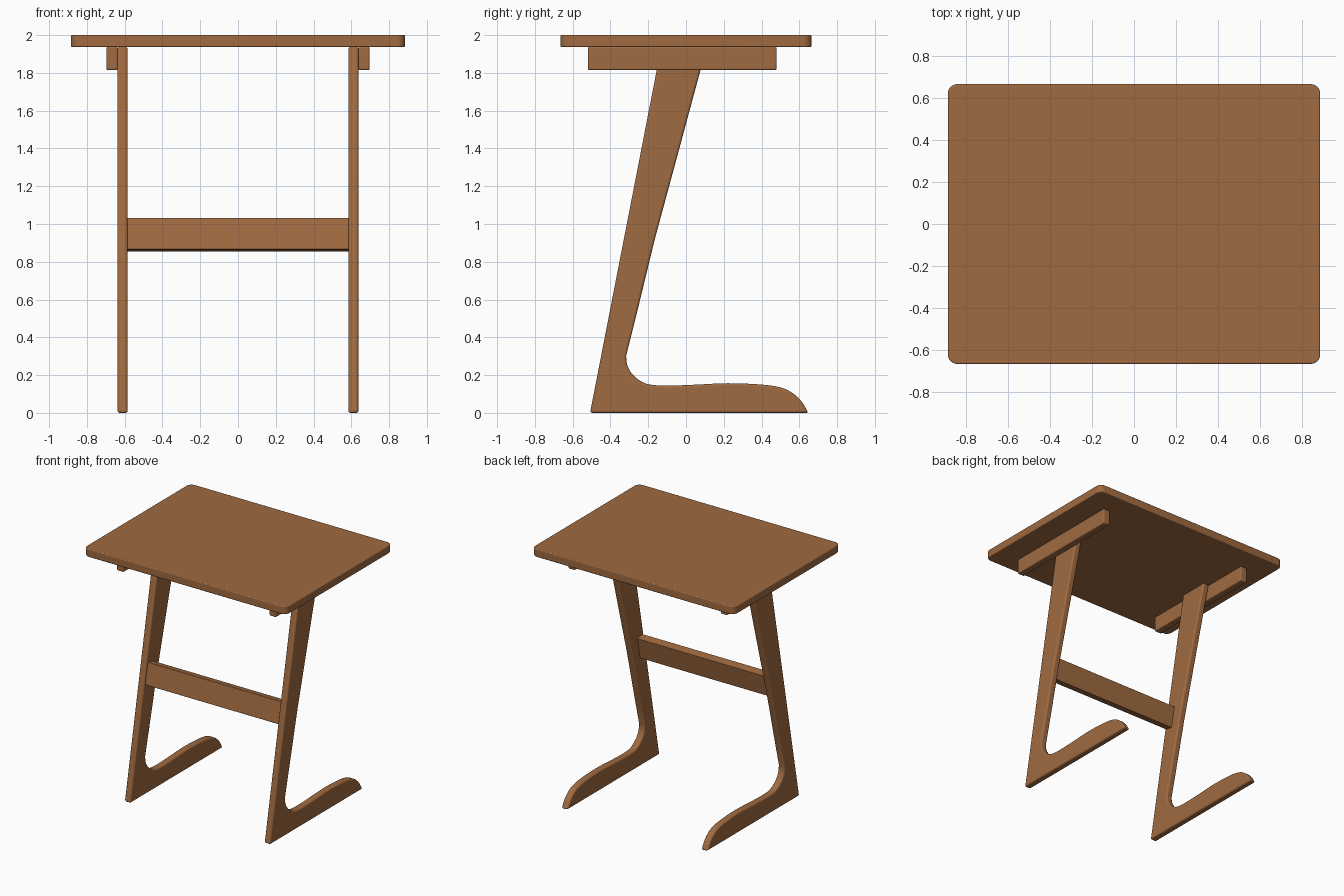
import bpy
import bmesh
from math import radians, atan2
from mathutils import Vector, Matrix

cube = bpy.data.objects.get("Cube")
if cube:
    bpy.data.objects.remove(cube, do_unlink=True)

wood = bpy.data.materials.new("warm brown wood")
wood.use_nodes = True
colour = (0.35, 0.145, 0.052, 1)
wood.diffuse_color = colour
wood.node_tree.nodes["Principled BSDF"].inputs["Base Color"].default_value = colour


def prism(name, points, axis, start, end, bevel):
    """Extrude a closed outline along x (points are y, z) or z (points are x, y)."""
    bm = bmesh.new()
    place = (lambda p: (start, p[0], p[1])) if axis == "x" else (lambda p: (p[0], p[1], start))
    face = bm.faces.new([bm.verts.new(place(p)) for p in points])
    out = bmesh.ops.extrude_face_region(bm, geom=[face])
    shift = Vector((1, 0, 0) if axis == "x" else (0, 0, 1)) * (end - start)
    bmesh.ops.translate(bm, vec=shift, verts=[g for g in out["geom"] if isinstance(g, bmesh.types.BMVert)])
    bmesh.ops.recalc_face_normals(bm, faces=bm.faces)
    mesh = bpy.data.meshes.new(name)
    bm.to_mesh(mesh)
    bm.free()
    mesh.materials.append(wood)
    obj = bpy.data.objects.new(name, mesh)
    bpy.context.collection.objects.link(obj)
    mod = obj.modifiers.new("soft edges", "BEVEL")
    mod.width, mod.segments = bevel, 3
    mod.limit_method, mod.angle_limit = "ANGLE", radians(40)
    bpy.ops.object.select_all(action="DESELECT")
    obj.select_set(True)
    bpy.context.view_layer.objects.active = obj
    bpy.ops.object.shade_smooth_by_angle(angle=radians(35))
    return obj


def smooth_path(points, steps=3):
    """Catmull-Rom curve through the points."""
    pts = [Vector(p) for p in points]
    pts = [2 * pts[0] - pts[1]] + pts + [2 * pts[-1] - pts[-2]]
    path = []
    for a, b, c, d in zip(pts, pts[1:], pts[2:], pts[3:]):
        for i in range(steps):
            t = i / steps
            path.append(0.5 * (2 * b + (c - a) * t + (2 * a - 5 * b + 4 * c - d) * t**2
                               + (3 * b - a - 3 * c + d) * t**3))
    return path + [pts[-2]]


def rounded_rectangle(half_x, half_y, radius, steps=6):
    corners = []
    for i, (sx, sy) in enumerate([(1, 1), (-1, 1), (-1, -1), (1, -1)]):
        centre = Vector((sx * (half_x - radius), sy * (half_y - radius)))
        for k in range(steps + 1):
            turn = Matrix.Rotation(radians(90) * (i + k / steps), 2)
            corners.append(centre + turn @ Vector((radius, 0)))
    return corners


# Tabletop with rounded corners
prism("tabletop", rounded_rectangle(0.885, 0.665, 0.045), "z", 1.937, 2.0, 0.006)

# L-shaped legs: straight sloping front, coved heel and rounded toe
front_foot, front_top = Vector((-0.508, 0)), Vector((-0.131, 1.938))
toe_to_heel = smooth_path([(0.648, 0), (0.61, 0.063), (0.56, 0.108), (0.5, 0.135), (0.4, 0.15),
                           (0.22, 0.157), (0, 0.147), (-0.14, 0.145), (-0.22, 0.158),
                           (-0.28, 0.2), (-0.31, 0.25), (-0.317, 0.3)])
back_edge = [(-0.267, 0.5), (-0.165, 0.92), (0.077, 1.815), (0.11, 1.938)]
outline = [front_foot] + toe_to_heel + back_edge + [front_top]

# Square cleats under the top, outside each leg
cleat = [(-0.52, 1.815), (0.48, 1.815), (0.48, 1.938), (-0.52, 1.938)]

for side, sign in (("left", 1), ("right", -1)):
    prism(side + "_leg", outline, "x", sign * 0.584, sign * 0.638, 0.012)
    prism(side + "_cleat", cleat, "x", sign * 0.637, sign * 0.696, 0.008)

# Cross rail, tilted to follow the legs
along = (front_top - front_foot).normalized()
inward = Vector((along.y, -along.x))
low = front_foot + along * 0.885 + inward * 0.015
rail = [low, low + inward * 0.065, low + inward * 0.065 + along * 0.17, low + along * 0.17]
prism("cross_rail", rail, "x", -0.586, 0.586, 0.003)
